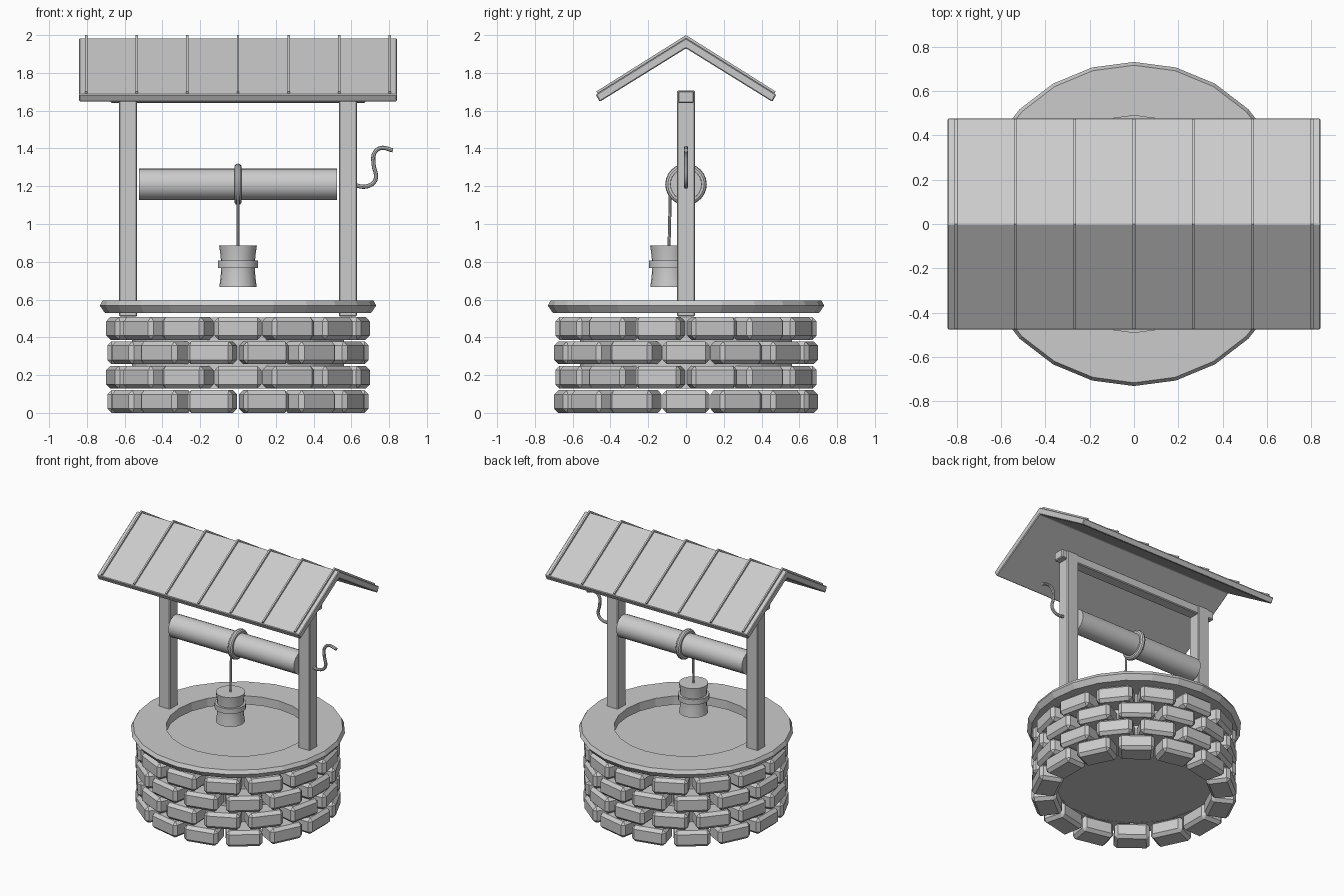
import bpy, bmesh, math
from mathutils import Matrix, Vector

if "Cube" in bpy.data.objects:
    bpy.data.objects.remove(bpy.data.objects["Cube"])

grey = bpy.data.materials.new("plain_grey")
grey.diffuse_color = (0.6, 0.6, 0.6, 1)
grey.use_nodes = True
grey.node_tree.nodes["Principled BSDF"].inputs["Base Color"].default_value = grey.diffuse_color


def add(name, mesh, smooth=False):
    mesh.materials.clear()
    mesh.materials.append(grey)
    if smooth:
        for p in mesh.polygons:
            p.use_smooth = True
        mesh.set_sharp_from_angle(angle=math.radians(35))
    ob = bpy.data.objects.new(name, mesh)
    bpy.context.collection.objects.link(ob)
    return ob


def finish(name, bm, smooth=False, matrix=None, bevel=0):
    if bevel:
        bmesh.ops.bevel(bm, geom=bm.edges[:], offset=bevel, segments=1, affect='EDGES')
    if matrix:
        bm.transform(matrix)
    bmesh.ops.recalc_face_normals(bm, faces=bm.faces[:])
    mesh = bpy.data.meshes.new(name)
    bm.to_mesh(mesh)
    bm.free()
    return add(name, mesh, smooth)


def box(name, lo, hi, bevel=0.006):
    bm = bmesh.new()
    bmesh.ops.create_cube(bm, size=1)
    for v in bm.verts:
        v.co = Vector([lo[i] if v.co[i] < 0 else hi[i] for i in range(3)])
    return finish(name, bm, bevel=bevel)


def prism(name, profile, x0, x1, bevel=0):
    """Extrude a (y, z) profile along x."""
    bm = bmesh.new()
    face = bm.faces.new([bm.verts.new((x0, y, z)) for y, z in profile])
    ext = bmesh.ops.extrude_face_region(bm, geom=[face])
    moved = [g for g in ext['geom'] if isinstance(g, bmesh.types.BMVert)]
    bmesh.ops.translate(bm, verts=moved, vec=(x1 - x0, 0, 0))
    return finish(name, bm, bevel=bevel)


def lathe(name, profile, sides, matrix=None, smooth=True, ring=False):
    """Spin an (r, z) profile; ends are capped unless it is a closed ring."""
    bm = bmesh.new()
    rows = [[bm.verts.new((r * math.cos(math.tau * i / sides),
                           r * math.sin(math.tau * i / sides), z))
             for i in range(sides)] for r, z in profile]
    pairs = list(zip(rows, rows[1:])) + ([(rows[-1], rows[0])] if ring else [])
    for a, b in pairs:
        for i in range(sides):
            j = (i + 1) % sides
            bm.faces.new((a[i], a[j], b[j], b[i]))
    if not ring:
        bm.faces.new(rows[0])
        bm.faces.new(rows[-1])
    return finish(name, bm, smooth, matrix)


def tube(name, points, radius):
    """Smooth round tube through points."""
    cu = bpy.data.curves.new(name, 'CURVE')
    cu.dimensions = '3D'
    cu.bevel_depth, cu.bevel_resolution, cu.resolution_u = radius, 2, 6
    cu.use_fill_caps = True
    sp = cu.splines.new('BEZIER')
    sp.bezier_points.add(len(points) - 1)
    for bp, p in zip(sp.bezier_points, points):
        bp.co = p
        bp.handle_left_type = bp.handle_right_type = 'AUTO'
    tmp = bpy.data.objects.new(name + "_path", cu)
    bpy.context.collection.objects.link(tmp)
    bpy.context.view_layer.update()
    mesh = bpy.data.meshes.new_from_object(tmp.evaluated_get(bpy.context.evaluated_depsgraph_get()))
    bpy.data.objects.remove(tmp)
    return add(name, mesh, True)


# Stone wall: four staggered rows of 14 chamfered blocks
COUNT, STEP = 14, math.tau / 14
for row in range(4):
    z0 = row * 0.129
    bm_row = bmesh.new()
    for k in range(COUNT):
        bm = bmesh.new()
        bmesh.ops.create_cube(bm, size=1)
        for v in bm.verts:
            outer = v.co.x > 0
            v.co = Vector((0.692 if outer else 0.52,
                           math.copysign(0.125 if outer else 0.117, v.co.y),
                           z0 + (0.12 if v.co.z > 0 else 0.0)))
        bmesh.ops.bevel(bm, geom=bm.edges[:], offset=0.022, segments=1, affect='EDGES')
        angle = -math.pi / 2 + (k + (0.5 if row % 2 == 0 else 0)) * STEP
        bm.transform(Matrix.Rotation(angle, 4, 'Z'))
        part = bpy.data.meshes.new("stone_part")
        bm.to_mesh(part)
        bm.free()
        bm_row.from_mesh(part)
        bpy.data.meshes.remove(part)
    finish("stone_row_%d" % (row + 1), bm_row)

# Inner fill of the well, hidden behind the stones
lathe("well_fill", [(0.56, 0.13), (0.56, 0.505)], 24, smooth=False)

# Rim slab on top of the wall
lathe("rim", [(0.49, 0.53), (0.705, 0.53), (0.732, 0.568), (0.717, 0.595), (0.49, 0.595)],
      24, smooth=False, ring=True)

# Posts and top beam
for side, label in ((-1, "left"), (1, "right")):
    cx = side * 0.582
    box(label + "_post", (cx - 0.048, -0.048, 0.51), (cx + 0.048, 0.048, 1.707))
box("top_beam", (-0.675, -0.042, 1.64), (0.675, 0.042, 1.705))

# Gabled roof
prism("roof", [(0, 1.984), (0.478, 1.686), (0.457, 1.647), (0, 1.93),
               (-0.457, 1.647), (-0.478, 1.686)], -0.842, 0.842, bevel=0.005)

# Thin battens over both roof slopes
for i in range(-3, 4):
    x = i * 0.268
    prism("roof_batten_%d" % (i + 4),
          [(0, 2.0), (0.474, 1.702), (0.468, 1.689), (0, 1.978),
           (-0.468, 1.689), (-0.474, 1.702)], x - 0.006, x + 0.006)

# Winding drum with the rope coil around it
along_x = Matrix.Translation((0, 0, 1.21)) @ Matrix.Rotation(math.pi / 2, 4, 'Y')
lathe("drum", [(0.083, -0.523), (0.083, 0.523)], 24, along_x)
coil = [(0.09 + 0.02 * math.cos(math.tau * i / 10), 0.02 * math.sin(math.tau * i / 10))
        for i in range(10)]
lathe("rope_coil", coil, 24, along_x, ring=True)

# Rope and bucket
tube("rope", [(0, -0.083, 1.19), (0, -0.086, 1.04), (0, -0.09, 0.88)], 0.008)
at_bucket = Matrix.Translation((0, -0.09, 0))
lathe("bucket", [(0.099, 0.667), (0.092, 0.72), (0.089, 0.775), (0.092, 0.83), (0.1, 0.887)],
      20, at_bucket)
lathe("bucket_band", [(0.086, 0.767), (0.107, 0.767), (0.107, 0.806), (0.086, 0.806)],
      20, at_bucket, ring=True)

# S-shaped crank handle
tube("crank", [(x, 0, z) for x, z in
               ((0.60, 1.21), (0.685, 1.2), (0.728, 1.235), (0.718, 1.315),
                (0.722, 1.375), (0.755, 1.402), (0.82, 1.39))], 0.011)
